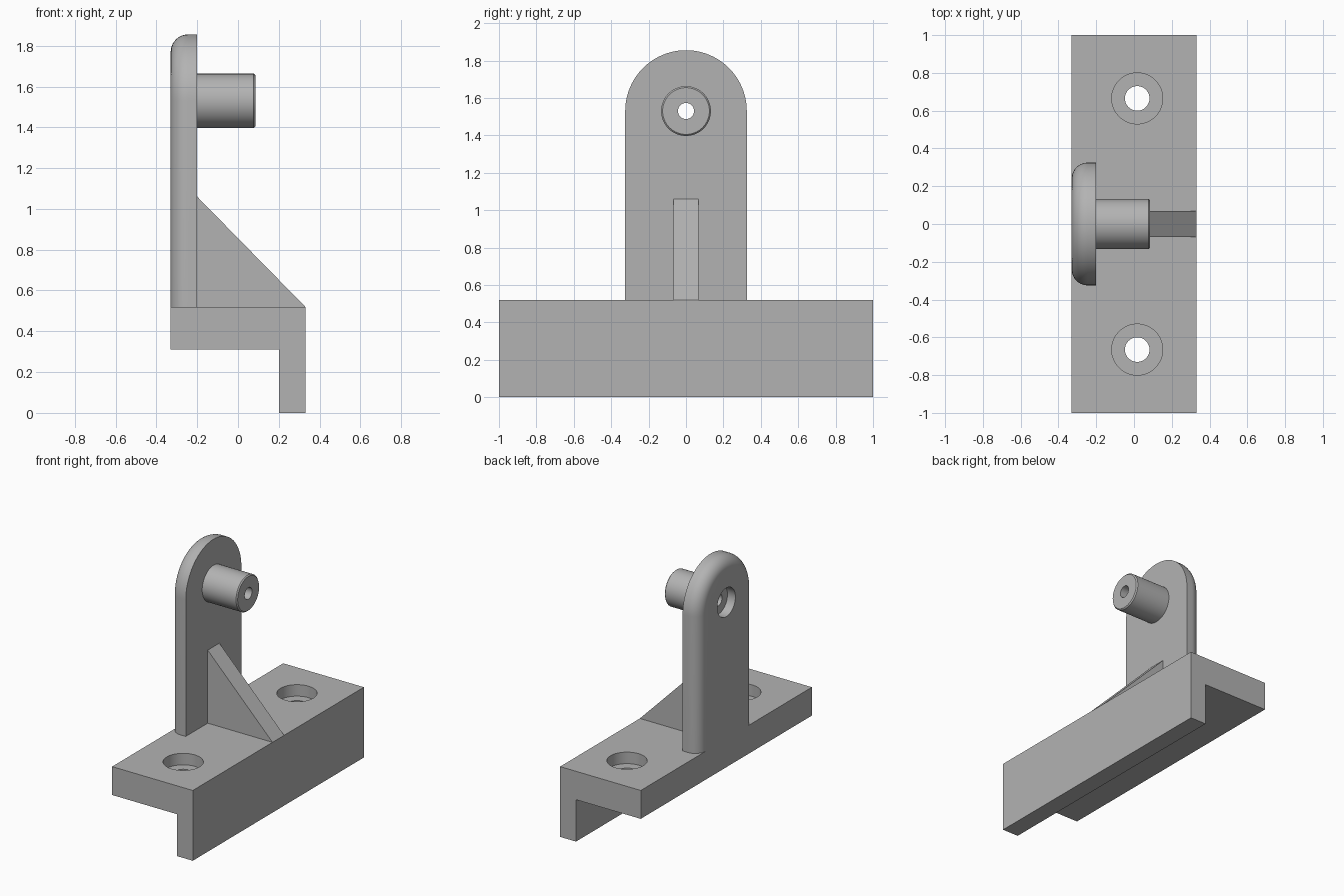
import bpy, bmesh, math
from mathutils import Vector

cube = bpy.data.objects.get("Cube")
if cube:
    bpy.data.objects.remove(cube, do_unlink=True)

grey = bpy.data.materials.new("plain grey")
grey.use_nodes = True
colour = (0.45, 0.45, 0.45, 1)
grey.diffuse_color = colour
grey.node_tree.nodes["Principled BSDF"].inputs["Base Color"].default_value = colour

AXIS_Z = 1.53          # height of the pin and of the arch centre
PLATE_BACK, PLATE_FRONT = -0.33, -0.2
DECK = 0.52            # top of the base


def loft(name, rings, closed=False):
    """Skin a list of equal rings; cap the ends, or join last to first."""
    bm = bmesh.new()
    rows = [[bm.verts.new(p) for p in ring] for ring in rings]
    pairs = list(zip(rows, rows[1:]))
    if closed:
        pairs.append((rows[-1], rows[0]))
    else:
        bm.faces.new(rows[0])
        bm.faces.new(rows[-1])
    for a, b in pairs:
        for i in range(len(a)):
            j = (i + 1) % len(a)
            bm.faces.new((a[i], a[j], b[j], b[i]))
    bmesh.ops.recalc_face_normals(bm, faces=bm.faces)
    mesh = bpy.data.meshes.new(name)
    bm.to_mesh(mesh)
    bm.free()
    mesh.materials.append(grey)
    obj = bpy.data.objects.new(name, mesh)
    bpy.context.collection.objects.link(obj)
    return obj


def circle(centre, radius, axis, count=64):
    angles = [math.tau * i / count for i in range(count)]
    flat = [(radius * math.cos(a), radius * math.sin(a)) for a in angles]
    return [Vector(centre) + Vector((0, u, v) if axis == "x" else (u, v, 0))
            for u, v in flat]


def arch(x, inset, count=48):
    """Upright outline with a round top, narrowed by the inset."""
    r = 0.325 - inset
    top = [(x, r * math.cos(math.pi * i / count), AXIS_Z + r * math.sin(math.pi * i / count))
           for i in range(count + 1)]
    return [(x, r, DECK)] + top + [(x, -r, DECK)]


def extrude_y(name, profile, half):
    return loft(name, [[(x, y, z) for x, z in profile] for y in (-half, half)])


def drill(obj, start, end, radius, axis):
    cutter = loft("drill", [circle(start, radius, axis), circle(end, radius, axis)])
    cutter.hide_render = True
    mod = obj.modifiers.new("hole", "BOOLEAN")
    mod.operation, mod.solver, mod.object = "DIFFERENCE", "EXACT", cutter
    bpy.context.view_layer.objects.active = obj
    bpy.ops.object.modifier_apply(modifier=mod.name)
    bpy.data.objects.remove(cutter, do_unlink=True)


# Angle-shaped base with two counterbored holes
base = extrude_y("base", [(-0.33, DECK), (-0.33, 0.31), (0.2, 0.31),
                          (0.2, 0), (0.33, 0), (0.33, DECK)], 1)
for y in (-0.665, 0.665):
    drill(base, (0.017, y, DECK - 0.085), (0.017, y, 0.7), 0.135, "z")
    drill(base, (0.017, y, 0.2), (0.017, y, 0.6), 0.065, "z")

# Upright plate, rounded over on its outer edge
FILLET, STEPS = 0.085, 10
turns = [math.pi / 2 * i / STEPS for i in range(STEPS + 1)]
rings = [arch(PLATE_BACK + FILLET * (1 - math.sin(t)), FILLET * (1 - math.cos(t)))
         for t in reversed(turns)]
plate = loft("upright_plate", rings + [arch(PLATE_FRONT, 0)])
drill(plate, (-0.5, 0, AXIS_Z), (PLATE_BACK + 0.065, 0, AXIS_Z), 0.106, "x")
drill(plate, (-0.4, 0, AXIS_Z), (0, 0, AXIS_Z), 0.043, "x")

# Hollow pin with a small chamfer at its free end
section = [(PLATE_FRONT, 0.043), (PLATE_FRONT, 0.133), (0.077, 0.133),
           (0.085, 0.125), (0.085, 0.043)]
pin = loft("hollow_pin", [circle((x, 0, AXIS_Z), r, "x") for x, r in section], closed=True)

# Triangular brace
brace = extrude_y("brace", [(PLATE_FRONT, DECK), (0.33, DECK), (PLATE_FRONT, 1.06)], 0.068)

# Smooth curved faces, keep edges sharp
bpy.ops.object.select_all(action="DESELECT")
for obj in (base, plate, pin, brace):
    obj.select_set(True)
bpy.context.view_layer.objects.active = base
bpy.ops.object.shade_smooth_by_angle(angle=math.radians(30))
